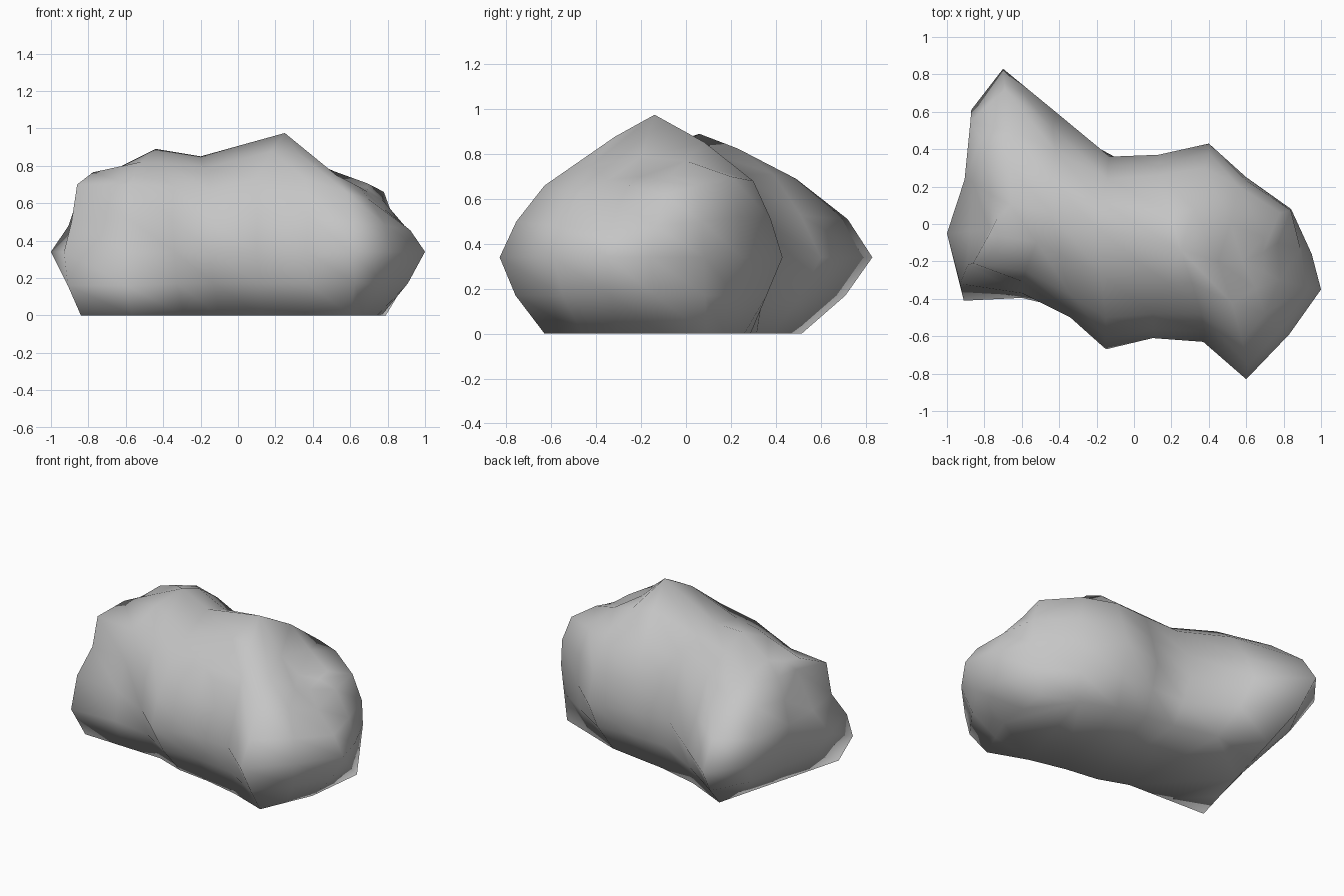
import bpy
import bmesh
from mathutils import Vector

default_cube = bpy.data.objects.get("Cube")
if default_cube:
    bpy.data.objects.remove(default_cube, do_unlink=True)

# Stone colour
stone = bpy.data.materials.new("stone grey")
stone.use_nodes = True
grey = (0.56, 0.56, 0.56, 1)
stone.diffuse_color = grey
stone.node_tree.nodes["Principled BSDF"].inputs["Base Color"].default_value = grey

WAIST_HEIGHT = 0.34
LOWER, UPPER = 1, 3  # rows just below and above the waist

# Crest points along the top of the boulder
crest = [Vector(p) for p in (
    (-.66, .1, .78), (-.44, .06, .89), (-.2, -.02, .85),
    (.25, -.14, .975), (.45, -.2, .79), (.58, -.2, .7))]

# Corners of the flat base: column number, x, y
base_corners = [
    (-1, -.84, -.365), (3, -.6, .515), (4, -.32, .385), (5, -.04, .315),
    (7, .34, .26), (9, .79, .09), (11, .745, -.3), (13, .6, -.63),
    (14, .355, -.54), (15, .12, -.485), (16, -.1, -.455),
    (17, -.29, -.386), (19, -.84, -.365)]

# Columns around the boulder: waist x, y; shoulder x, y, z; crest point joined
columns = [
    (-1, -.05, -.77, -.03, .7, 0), (-.89, .24, -.86, .22, .62, 0),
    (-.87, .61, -.82, .45, .65, 0), (-.7, .83, -.64, .49, .69, 0),
    (-.42, .6, -.42, .39, .71, 1), (-.13, .36, -.14, .24, .71, 2),
    (.13, .37, .13, .26, .7, 3), (.4, .43, .38, .3, .68, 3),
    (.6, .25, .56, .2, .7, 4), (.84, .08, .78, .06, .66, 5),
    (.95, -.16, .77, -.1, .62, 5), (1, -.35, .78, -.3, .57, 5),
    (.83, -.59, .7, -.48, .62, 5), (.6, -.83, .58, -.63, .66, 4),
    (.37, -.63, .36, -.48, .73, 3), (.1, -.61, .1, -.48, .73, 3),
    (-.15, -.67, -.15, -.5, .67, 2), (-.34, -.5, -.34, -.38, .69, 1),
    (-.6, -.37, -.58, -.25, .7, 1), (-.93, -.32, -.86, -.21, .7, 0)]

# Chipped spots and bulges that leave the regular profile: (column, row)
chips = {
    (0, LOWER): (-.88, -.05, .17), (0, UPPER): (-.88, -.04, .46),
    (3, LOWER): (-.67, .71, .17), (3, UPPER): (-.69, .72, .51),
    (9, LOWER): (.815, .085, .17),
    (18, LOWER): (-.6, -.395, .16), (18, UPPER): (-.59, -.31, .52),
    (19, LOWER): (-.91, -.41, .16), (19, UPPER): (-.89, -.22, .5)}


def base_point(index):
    """Point on the base outline under a column."""
    for (i, ax, ay), (j, bx, by) in zip(base_corners, base_corners[1:]):
        if index <= j:
            return Vector((ax, ay, 0)).lerp(Vector((bx, by, 0)), (index - i) / (j - i))


def between(a, b, out=0.0, up=0.0):
    """Midpoint pushed outward from the centre and upward."""
    mid = (a + b) / 2
    return mid + Vector((mid.x * out, mid.y * out, up))


def column_points(index, wx, wy, sx, sy, sz, top):
    """Profile of one column from the flat base to the crest."""
    waist = Vector((wx, wy, WAIST_HEIGHT))
    base = base_point(index)
    shoulder = Vector((sx, sy, sz))
    peak = crest[top]
    points = [base, between(base, waist, .04), waist,
              between(waist, shoulder, .035), shoulder,
              between(shoulder, peak, .02, .025), peak]
    return [Vector(chips.get((index, row), p)) for row, p in enumerate(points)]


# Boulder skin: bridge neighbouring columns, sharing the crest points
bm = bmesh.new()
grid = [[bm.verts.new(p) for p in column_points(i, *c)] for i, c in enumerate(columns)]
for i, col in enumerate(grid):
    nxt = grid[(i + 1) % len(grid)]
    for j in range(len(col) - 1):
        bm.faces.new((col[j], nxt[j], nxt[j + 1], col[j + 1]))
bm.faces.new([col[0] for col in grid])
bmesh.ops.remove_doubles(bm, verts=bm.verts[:], dist=0.001)

# Close the crest where front and back columns do not share an edge
open_edges = [e for e in bm.edges if e.is_boundary]
if open_edges:
    bmesh.ops.holes_fill(bm, edges=open_edges, sides=0)
bmesh.ops.triangulate(bm, faces=[f for f in bm.faces if len(f.verts) > 4])
bmesh.ops.recalc_face_normals(bm, faces=bm.faces[:])

mesh = bpy.data.meshes.new("boulder")
bm.to_mesh(mesh)
bm.free()
mesh.materials.append(stone)
for face in mesh.polygons:
    face.use_smooth = True
boulder = bpy.data.objects.new("boulder", mesh)
bpy.context.collection.objects.link(boulder)
